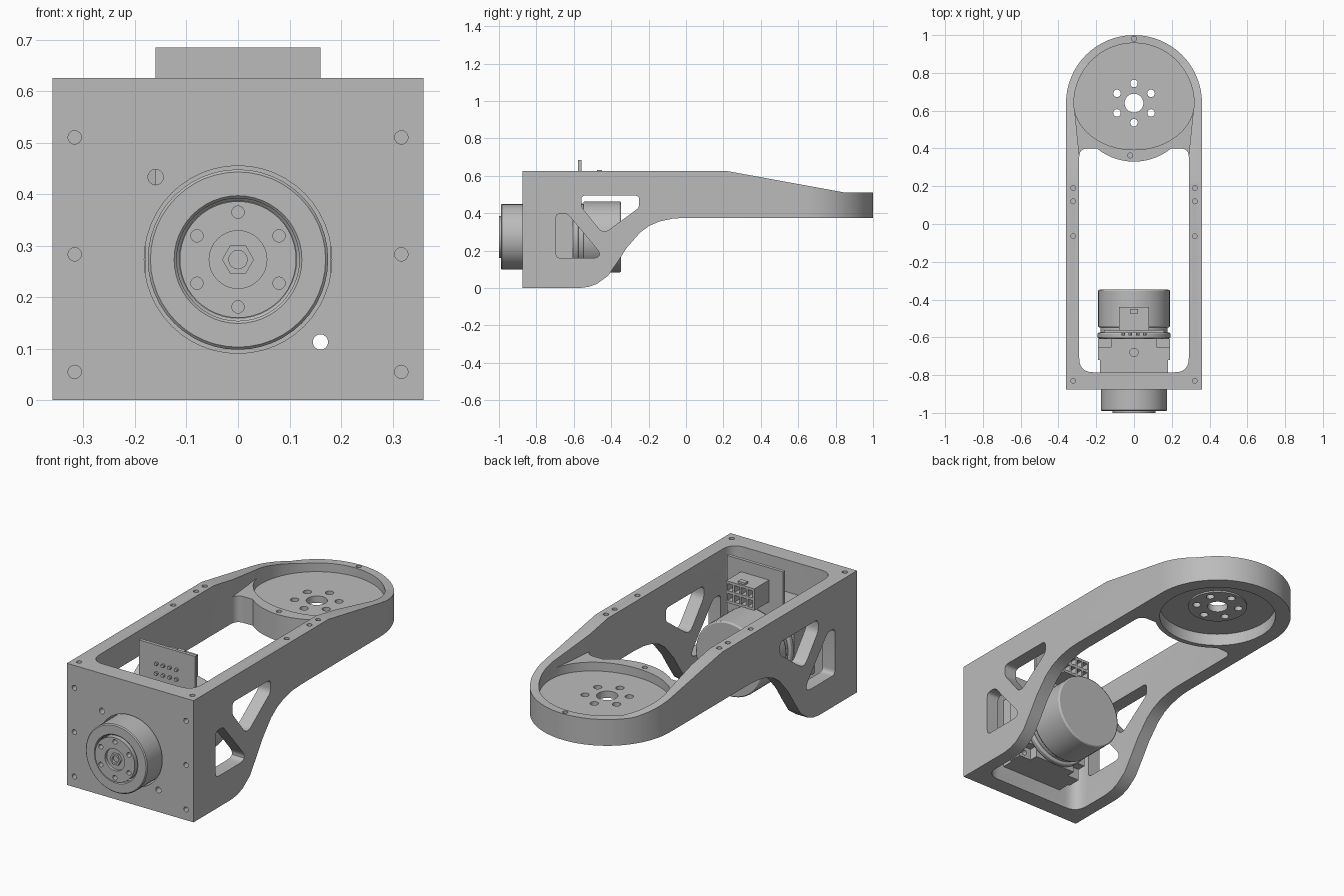
import bpy, bmesh
from math import sin, cos, pi, radians
from mathutils import Vector

cube = bpy.data.objects.get("Cube")
if cube:
    bpy.data.objects.remove(cube, do_unlink=True)

grey = bpy.data.materials.new("plain grey")
grey.use_nodes = True
grey.diffuse_color = (0.5, 0.5, 0.5, 1)
grey.node_tree.nodes["Principled BSDF"].inputs["Base Color"].default_value = (0.5, 0.5, 0.5, 1)


def prism(name, pts, axis, lo, hi):
    """Extrude a 2D outline along an axis."""
    place = {"x": lambda a, b, t: (t, a, b),
             "y": lambda a, b, t: (a, t, b),
             "z": lambda a, b, t: (a, b, t)}[axis]
    bm = bmesh.new()
    ends = [[bm.verts.new(place(a, b, t)) for a, b in pts] for t in (lo, hi)]
    n = len(pts)
    for loop in ends:
        bm.faces.new(loop)
    for i in range(n):
        j = (i + 1) % n
        bm.faces.new((ends[0][i], ends[0][j], ends[1][j], ends[1][i]))
    bmesh.ops.recalc_face_normals(bm, faces=bm.faces)
    mesh = bpy.data.meshes.new(name)
    bm.to_mesh(mesh)
    bm.free()
    mesh.materials.append(grey)
    obj = bpy.data.objects.new(name, mesh)
    bpy.context.collection.objects.link(obj)
    return obj


def circle(a, b, r, n=32, start=0.0):
    return [(a + r * cos(start + 2 * pi * i / n), b + r * sin(start + 2 * pi * i / n)) for i in range(n)]


def rect(a0, a1, b0, b1):
    return [(a0, b0), (a1, b0), (a1, b1), (a0, b1)]


def rounded(corners, steps=6):
    """Round each (a, b, size) corner of an outline."""
    out = []
    for i, (a, b, d) in enumerate(corners):
        c = Vector((a, b))
        p = c + (Vector(corners[i - 1][:2]) - c).normalized() * d
        q = c + (Vector(corners[(i + 1) % len(corners)][:2]) - c).normalized() * d
        for k in range(steps + 1):
            t = k / steps
            out.append(tuple(p * (1 - t) ** 2 + c * 2 * t * (1 - t) + q * t * t))
    return out


def cut(obj, tool, operation="DIFFERENCE"):
    """Apply a boolean and discard the tool."""
    mod = obj.modifiers.new("cut", "BOOLEAN")
    mod.operation, mod.object, mod.solver = operation, tool, "EXACT"
    bpy.context.view_layer.update()
    mesh = bpy.data.meshes.new_from_object(obj.evaluated_get(bpy.context.evaluated_depsgraph_get()))
    obj.modifiers.clear()
    obj.data = mesh
    bpy.data.objects.remove(tool, do_unlink=True)


def drill(obj, a, b, r, axis, lo, hi, n=16):
    cut(obj, prism("drill", circle(a, b, r, n), axis, lo, hi))


# Arm bracket: side profile intersected with plan outline
RING = 0.64
side = [(-0.875, 0), (-0.567, 0), (-0.52, 0.006), (-0.476, 0.022), (-0.417, 0.065), (-0.364, 0.142),
        (-0.315, 0.217), (-0.245, 0.297), (-0.195, 0.333), (-0.14, 0.356), (-0.07, 0.371), (0, 0.375),
        (1.1, 0.375), (1.1, 0.51), (0.85, 0.51), (0.22, 0.625), (-0.875, 0.625)]
bracket = prism("arm_bracket", side, "x", -0.5, 0.5)
arc = [(0.36 * cos(pi * i / 32), RING + 0.36 * sin(pi * i / 32)) for i in range(33)]
cut(bracket, prism("plan", [(-0.36, -0.875), (0.36, -0.875)] + arc, "z", -0.1, 0.8), "INTERSECT")

# Central opening, scalloped around the joint ring
opening = prism("opening", rounded([(-0.29, -0.785, 0.075), (0.29, -0.785, 0.075),
                                    (0.29, 0.4, 0.045), (-0.29, 0.4, 0.045)]), "z", -0.2, 0.9)
cut(opening, prism("scallop", circle(0, RING, 0.31, 64), "z", -0.3, 1))
cut(bracket, opening)

# Joint ring: lowered deck, upper pocket, lower pocket
upper = [(0.318 * cos(pi * i / 32), RING + 0.318 * sin(pi * i / 32)) for i in range(33)]
lower = [(-0.318 * cos(pi * i / 32), RING - 0.247 * sin(pi * i / 32)) for i in range(1, 32)]
cut(bracket, prism("deck", [(-0.285, 0.32), (0.285, 0.32)] + upper, "z", 0.51, 0.8))
cut(bracket, prism("pocket", upper + lower, "z", 0.465, 0.8))
cut(bracket, prism("under_pocket", circle(0, RING, 0.285, 64), "z", 0.3, 0.438))
hub_plate = prism("joint_hub_plate", circle(0, RING, 0.145, 40), "z", 0.43, 0.45)
for part in (bracket, hub_plate):
    drill(part, 0, RING, 0.05, "z", 0.4, 0.6, 24)
    for x, y in circle(0, RING, 0.104, 6, pi / 2):
        drill(part, x, y, 0.02, "z", 0.4, 0.6)
for x, y in ((0, 0.98), (-0.02, 0.363)):
    drill(bracket, x, y, 0.013, "z", 0.47, 0.7)

# Windows through both side walls
upper_window = [(-0.56, 0.495, 0.025), (-0.25, 0.495, 0.025), (-0.25, 0.43, 0.02),
                (-0.443, 0.288, 0.045), (-0.56, 0.435, 0.02)]
lower_window = [(-0.695, 0.398, 0.025), (-0.635, 0.398, 0.02), (-0.435, 0.16, 0.07), (-0.695, 0.16, 0.025)]
for outline in (upper_window, lower_window):
    cut(bracket, prism("window", rounded(outline), "x", -0.6, 0.6))

# Screw holes in the front face and along the top rails
AXIS = 0.273
for s in (-1, 1):
    for z in (0.055, 0.283, 0.51):
        drill(bracket, s * 0.317, z, 0.013, "y", -0.9, -0.84)
    for y in (-0.83, -0.065, 0.12, 0.19):
        drill(bracket, s * 0.322, y, 0.013, "z", 0.58, 0.7)
drill(bracket, 0, AXIS, 0.182, "y", -0.9, -0.7, 48)

# Gearbox block with mounting holes shared with the front plate
front_block = prism("gearbox_flange", rect(-0.18, 0.18, 0.085, 0.46), "y", -0.785, -0.72)
rear_block = prism("gearbox_body", rect(-0.19, 0.19, 0.085, 0.46), "y", -0.72, -0.605)
for s in (-1, 1):
    for z0 in (0, 0.4):
        cut(rear_block, prism("notch", rect(s * 0.12, s * 0.3, z0, z0 + 0.145), "y", -0.65, -0.5))
for part in (bracket, front_block, rear_block):
    drill(part, 0.16, 0.113, 0.015, "y", -0.9, -0.5)
    drill(part, -0.16, 0.433, 0.015, "y", -0.9, -0.5)
drill(rear_block, 0, -0.68, 0.022, "z", 0.42, 0.5)

# Motor can and rings behind the gearbox
for name, r, y0, y1 in (("motor_ring", 0.193, -0.605, -0.575), ("motor_neck", 0.178, -0.58, -0.545),
                        ("motor_can", 0.19, -0.548, -0.348)):
    body = prism(name, circle(0, AXIS, r, 48), "y", y0, y1)
    bevel = body.modifiers.new("edge", "BEVEL")
    bevel.width, bevel.segments, bevel.limit_method = 0.007, 2, "ANGLE"

# Output hub on the front
hub = prism("output_hub", circle(0, AXIS, 0.175, 48), "y", -0.99, -0.785)
drill(hub, 0, AXIS, 0.119, "y", -1.1, -0.96, 48)
edge = hub.modifiers.new("edge", "BEVEL")
edge.width, edge.segments, edge.limit_method = 0.005, 1, "ANGLE"
disc = prism("output_disc", circle(0, AXIS, 0.113, 48), "y", -1.0, -0.95)
drill(disc, 0, AXIS, 0.056, "y", -1.1, -0.985, 32)
for x, z in circle(0, AXIS, 0.092, 6, pi / 2):
    drill(disc, x, z, 0.012, "y", -1.1, -0.97)
nut = prism("shaft_nut", circle(0, AXIS, 0.031, 6), "y", -0.998, -0.97)
drill(nut, 0, AXIS, 0.018, "y", -1.1, -0.98)

# Circuit board with a socket block on its back
board = prism("circuit_board", rect(-0.16, 0.16, 0.4, 0.685), "y", -0.577, -0.56)
socket = prism("socket_block", rect(-0.08, 0.08, 0.51, 0.622), "y", -0.561, -0.44)
prism("socket_latch", rect(-0.02, 0.02, 0.62, 0.632), "y", -0.475, -0.45)
for i in range(4):
    for z in (0.541, 0.591):
        x = -0.057 + 0.038 * i
        cut(socket, prism("slot", rect(x - 0.014, x + 0.014, z - 0.018, z + 0.018), "y", -0.5, -0.4))
        prism("solder_pin", circle(x, z, 0.009, 8), "y", -0.59, -0.57)

# Smooth curved walls, keep edges crisp
bpy.ops.object.select_all(action="DESELECT")
for obj in bpy.context.collection.objects:
    if obj.type == "MESH" and obj.data.materials and obj.data.materials[0] == grey:
        obj.select_set(True)
        bpy.context.view_layer.objects.active = obj
bpy.ops.object.shade_smooth_by_angle(angle=radians(30))
